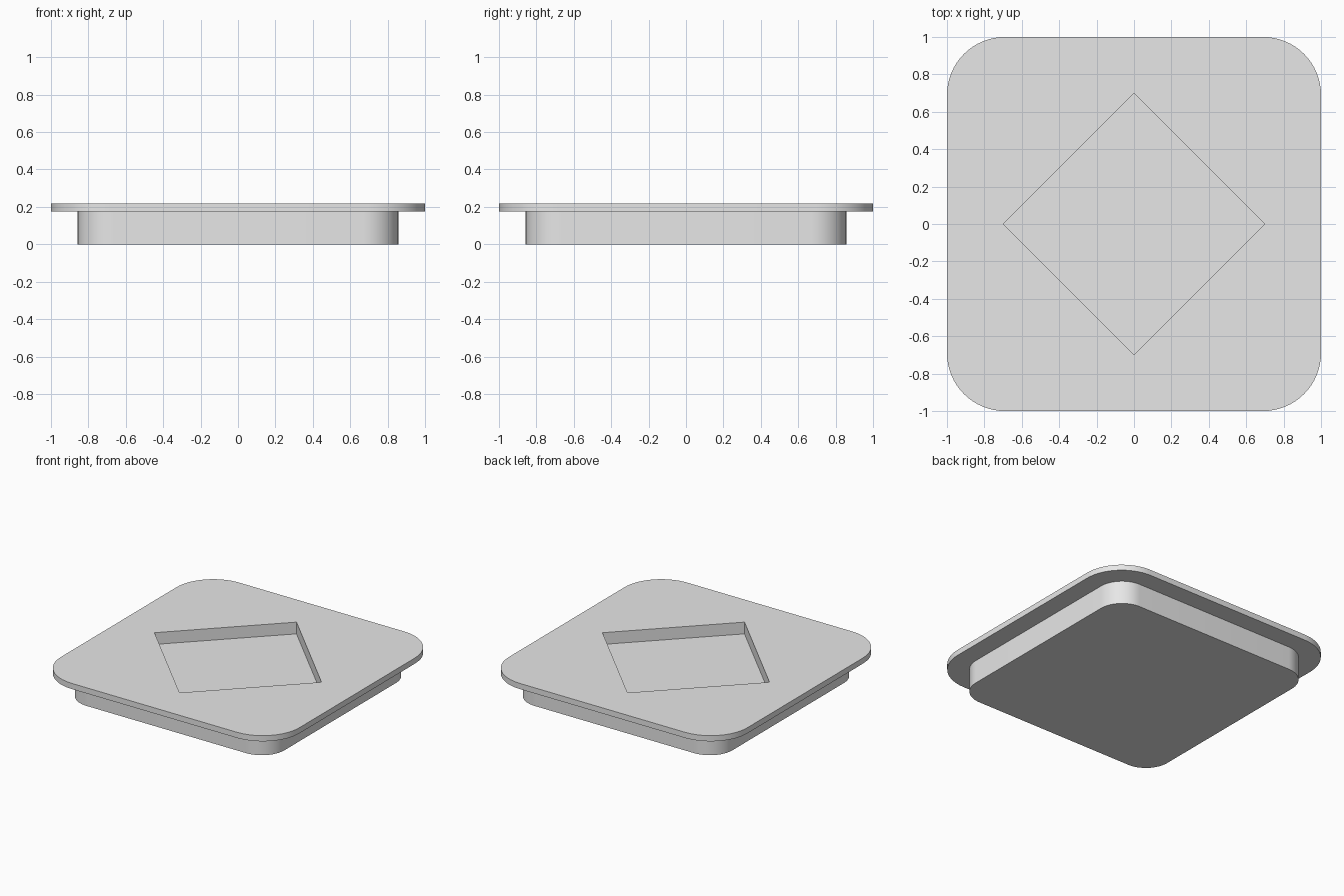
import bpy, bmesh, math

cube = bpy.data.objects.get("Cube")
if cube:
    bpy.data.objects.remove(cube, do_unlink=True)

grey = bpy.data.materials.new("plain grey")
grey.use_nodes = True
grey.diffuse_color = (0.8, 0.8, 0.8, 1)
grey.node_tree.nodes["Principled BSDF"].inputs["Base Color"].default_value = grey.diffuse_color

ARC_STEPS = 16


def rounded_square(half, radius):
    """Outline of a square with rounded corners, counter-clockwise."""
    points = []
    for corner in range(4):
        mid = math.radians(45 + 90 * corner)
        cx = math.copysign(half - radius, math.cos(mid))
        cy = math.copysign(half - radius, math.sin(mid))
        for i in range(ARC_STEPS + 1):
            a = math.radians(90 * (corner + i / ARC_STEPS))
            points.append((cx + radius * math.cos(a), cy + radius * math.sin(a)))
    return points


def stack(name, rings):
    """Closed solid skinned through (outline, height) rings from bottom to top."""
    bm = bmesh.new()
    loops = [[bm.verts.new((x, y, z)) for x, y in outline] for outline, z in rings]
    bm.faces.new(loops[0][::-1])
    for low, high in zip(loops, loops[1:]):
        for i in range(len(low)):
            j = (i + 1) % len(low)
            bm.faces.new((low[i], low[j], high[j], high[i]))
    bm.faces.new(loops[-1])
    mesh = bpy.data.meshes.new(name)
    bm.to_mesh(mesh)
    bm.free()
    mesh.materials.append(grey)
    obj = bpy.data.objects.new(name, mesh)
    bpy.context.collection.objects.link(obj)
    return obj


# Plug body with an overhanging flange
plug = rounded_square(0.857, 0.19)
flange = rounded_square(1.0, 0.31)
lid = stack("flanged_lid", [(plug, 0), (plug, 0.176), (flange, 0.176), (flange, 0.219)])

# Diamond recess cut into the top
diamond = [(0.7, 0), (0, 0.7), (-0.7, 0), (0, -0.7)]
cutter = stack("recess_cutter", [(diamond, 0.13), (diamond, 0.4)])
cutter.hide_render = True
cut = lid.modifiers.new("diamond recess", "BOOLEAN")
cut.operation = "DIFFERENCE"
cut.solver = "EXACT"
cut.object = cutter

bpy.ops.object.select_all(action="DESELECT")
lid.select_set(True)
bpy.context.view_layer.objects.active = lid
bpy.ops.object.modifier_apply(modifier=cut.name)
bpy.data.objects.remove(cutter, do_unlink=True)
bpy.ops.object.shade_smooth_by_angle(angle=math.radians(30))
